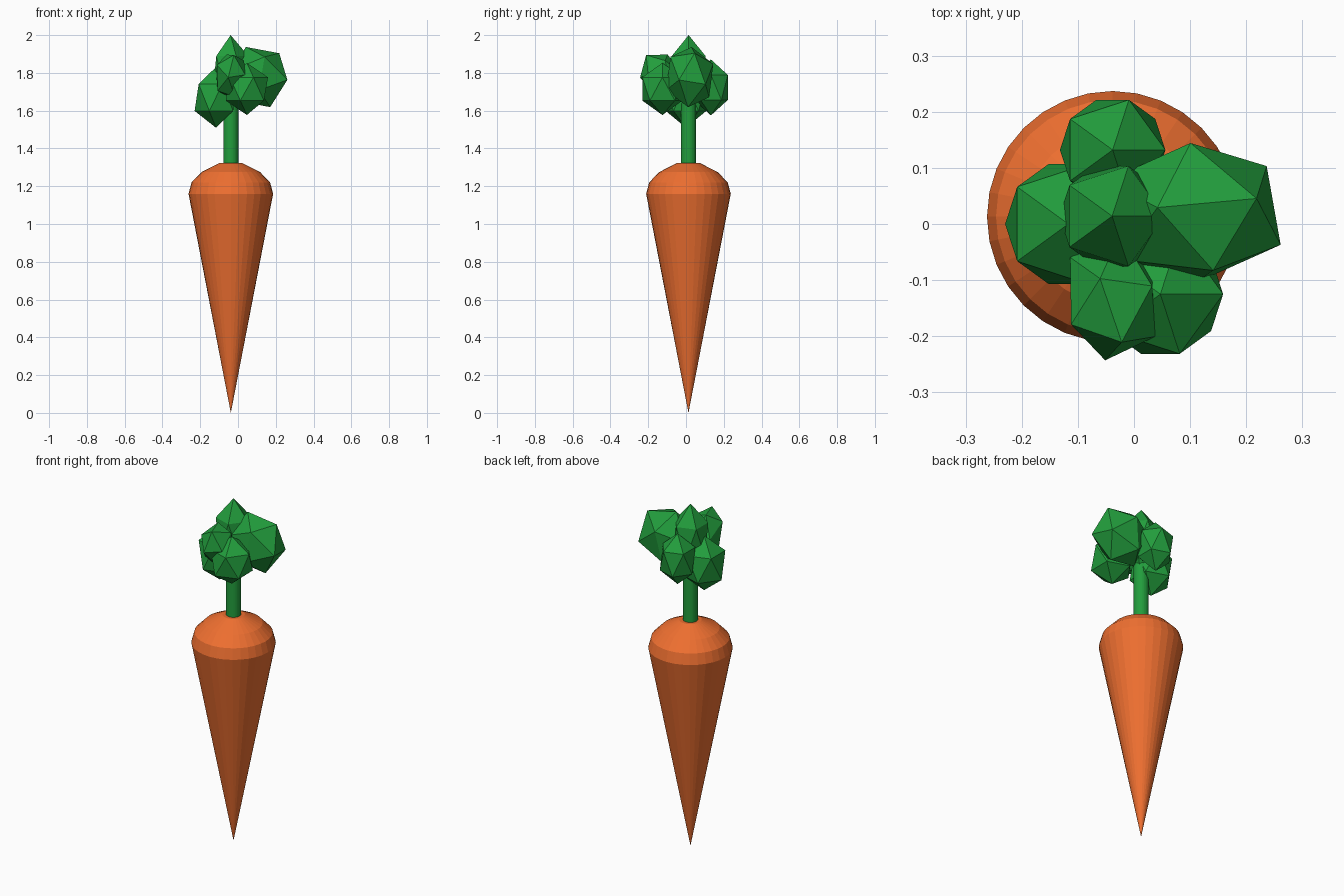
import bpy, bmesh, math
from mathutils import Matrix, Vector

if "Cube" in bpy.data.objects:
    bpy.data.objects.remove(bpy.data.objects["Cube"])


def material(name, rgb):
    m = bpy.data.materials.new(name)
    m.diffuse_color = (*rgb, 1)
    m.use_nodes = True
    m.node_tree.nodes["Principled BSDF"].inputs["Base Color"].default_value = m.diffuse_color
    return m


ORANGE = material("orange", (0.86, 0.16, 0.03))
GREEN = material("green", (0.016, 0.34, 0.046))
AXIS = (-0.038, 0.013)


def finish(name, bm, mat):
    bmesh.ops.recalc_face_normals(bm, faces=bm.faces)
    mesh = bpy.data.meshes.new(name)
    bm.to_mesh(mesh)
    bm.free()
    mesh.materials.append(mat)
    obj = bpy.data.objects.new(name, mesh)
    bpy.context.collection.objects.link(obj)
    return obj


def lathe(name, profile, mat, sides=32):
    """Revolve (radius, z) points around the carrot axis, with closed ends."""
    bm = bmesh.new()
    rings = []
    for r, z in profile:
        n = sides if r > 0 else 1
        rings.append([bm.verts.new((AXIS[0] + r * math.cos(2 * math.pi * i / sides),
                                    AXIS[1] + r * math.sin(2 * math.pi * i / sides), z))
                      for i in range(n)])
    for a, b in zip(rings, rings[1:]):
        for i in range(sides):
            j = (i + 1) % sides
            if len(a) == 1:
                bm.faces.new((a[0], b[j], b[i]))
            else:
                bm.faces.new((a[i], a[j], b[j], b[i]))
    for ring in (rings[0], rings[-1]):
        if len(ring) > 1:
            bm.faces.new(ring)
    return finish(name, bm, mat)


def leaf_clump(name, center, radius, height, pole=(0, 0, 1), ring=(1, 0, 0), squash=(1, 1, 1)):
    """Icosahedron with one corner along pole and a neighbouring corner towards ring."""
    z = Vector(pole).normalized()
    x = Vector(ring)
    x = (x - z * x.dot(z)).normalized()
    rot = Matrix((x, z.cross(x), z)).transposed().to_4x4()
    bm = bmesh.new()
    bmesh.ops.create_icosphere(bm, subdivisions=1, radius=1)
    bm.transform(Matrix.Translation(center) @ Matrix.Diagonal((*squash, 1)) @ rot
                 @ Matrix.Diagonal((radius, radius, height, 1)))
    return finish(name, bm, GREEN)


# Tapered root with a rounded shoulder
lathe("carrot_root", [(0, 0), (0.224, 1.16), (0.208, 1.22), (0.155, 1.275), (0.06, 1.323)], ORANGE)

# Stem
lathe("stem", [(0.04, 1.3), (0.04, 1.7)], GREEN)

# Upright leaf clumps
leaf_clump("leaf_top", (-0.039, 0.014, 1.80), 0.105, 0.20)
leaf_clump("leaf_left", (-0.117, 0.0, 1.67), 0.126, 0.16)
leaf_clump("leaf_back", (-0.038, 0.132, 1.723), 0.105, 0.148)
leaf_clump("leaf_front_right", (0.047, -0.125, 1.715), 0.125, 0.138)

# Tilted leaf clumps
leaf_clump("leaf_right", (0.106, 0.02, 1.778), 0.172, 0.172,
           (-0.065, 0.012, 0.161), (0.117, 0.034, 0.134), squash=(1, 0.79, 1))
leaf_clump("leaf_front", (-0.038, -0.13, 1.785), 0.115, 0.14,
           (0.022, -0.093, 0.12), (-0.022, 0.025, 0.094), squash=(0.8, 0.95, 1))
